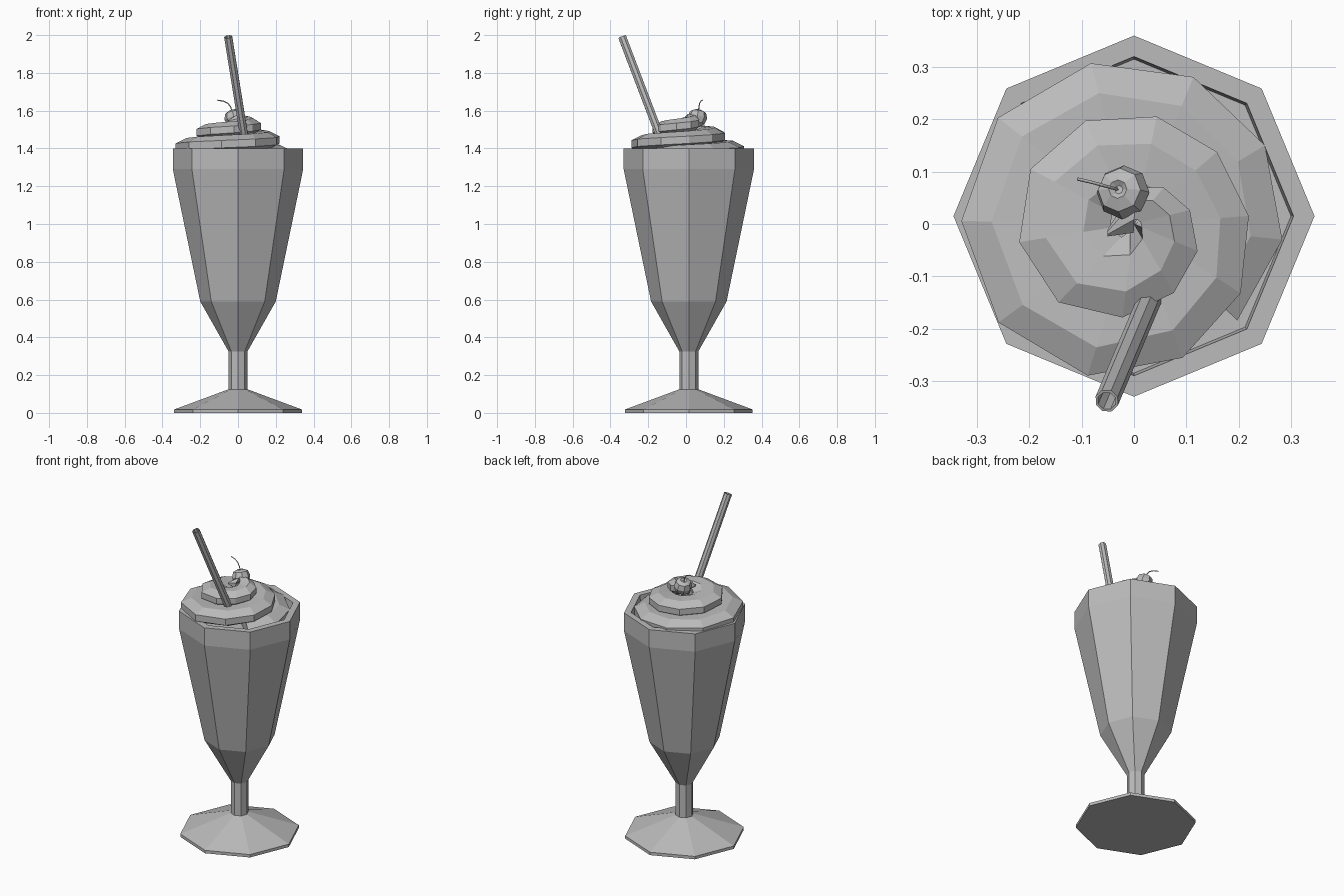
import bpy, bmesh
from math import sin, cos, pi, radians
from mathutils import Vector, Matrix

cube = bpy.data.objects.get("Cube")
if cube:
    bpy.data.objects.remove(cube, do_unlink=True)

grey = bpy.data.materials.new("plain grey")
grey.use_nodes = True
grey.diffuse_color = (0.5, 0.5, 0.5, 1)
grey.node_tree.nodes["Principled BSDF"].inputs["Base Color"].default_value = grey.diffuse_color


def finish(name, bm):
    bmesh.ops.recalc_face_normals(bm, faces=bm.faces)
    mesh = bpy.data.meshes.new(name)
    bm.to_mesh(mesh)
    bm.free()
    mesh.materials.append(grey)
    obj = bpy.data.objects.new(name, mesh)
    bpy.context.collection.objects.link(obj)
    return obj


def loft(name, rings):
    """Skin a list of equal point rings and cap both ends."""
    bm = bmesh.new()
    rows = [[bm.verts.new(p) for p in ring] for ring in rings]
    n = len(rows[0])
    for a, b in zip(rows, rows[1:]):
        for i in range(n):
            j = (i + 1) % n
            bm.faces.new((a[i], a[j], b[j], b[i]))
    bm.faces.new(rows[0])
    bm.faces.new(rows[-1])
    return finish(name, bm)


def circle(radius, z, sides=8):
    return [Vector((radius * cos(2 * pi * i / sides), radius * sin(2 * pi * i / sides), z))
            for i in range(sides)]


# Footed glass: outside profile, rim, then a short inner wall down to the drink
profile = [(0.338, 0), (0.338, 0.018), (0.05, 0.125), (0.05, 0.325), (0.2, 0.59),
           (0.345, 1.29), (0.345, 1.4), (0.305, 1.4), (0.3, 1.34)]
glass = loft("footed_glass", [circle(r, z) for r, z in profile])
glass.location.y = 0.015

# Whipped cream: a flattened tube that spirals inward and upward
outer = [0.27, 0.285, 0.292, 0.303, 0.318, 0.33, 0.33, 0.32, 0.303, 0.272, 0.243, 0.22,
         0.21, 0.21, 0.218, 0.224, 0.222, 0.208, 0.18, 0.152, 0.132, 0.11, 0.09, 0.07]
last = len(outer) - 1
rings = []
for k, reach in enumerate(outer):
    t = k / last
    angle = radians(37 * k - 43)
    out = Vector((cos(angle), sin(angle), 0))
    width = min(0.105 - 0.025 * t, reach * 0.62)
    height = 0.055 - 0.01 * t
    middle = out * (reach - width) + Vector((0, 0, 1.36 + 0.18 * t))
    rings.append([middle + out * width * cos(a) / cos(pi / 8) + Vector((0, 0, height * sin(a)))
                  for a in [pi / 8 + i * pi / 4 for i in range(8)]])
tip = Vector((-0.06, -0.025, 1.545))
rings.append([tip + (p - tip) * 0.15 for p in rings[-1]])
loft("whipped_cream", rings)

# Hollow drinking straw leaning to the front
foot, top = Vector((0.043, -0.113, 1.4)), Vector((-0.052, -0.338, 1.991))
axis = top - foot
turn = axis.to_track_quat("Z", "Y").to_matrix().to_4x4()
place = Matrix.Translation(foot) @ turn
long = axis.length
straw = [(0.023, 0), (0.023, long), (0.018, long), (0.018, 0.03)]
loft("straw", [[place @ p for p in circle(r, z)] for r, z in straw])

# Cherry with a dimpled top, tipped slightly
place = (Matrix.Translation((-0.02, 0.06, 1.56)) @ Matrix.Rotation(-0.25, 4, "Y")
         @ Matrix.Rotation(-0.15, 4, "X"))
cherry = [(0.018, -0.045), (0.042, -0.028), (0.052, 0.004), (0.042, 0.034),
          (0.018, 0.045), (0.008, 0.037)]
loft("cherry", [[place @ p for p in circle(r, z)] for r, z in cherry])

# Thin curved cherry stem
curve = bpy.data.curves.new("cherry_stem_path", "CURVE")
curve.dimensions = "3D"
curve.bevel_depth = 0.003
curve.bevel_resolution = 0
curve.use_fill_caps = True
path = [(-0.031, 0.066, 1.59), (-0.038, 0.068, 1.618), (-0.053, 0.072, 1.639),
        (-0.078, 0.079, 1.651), (-0.108, 0.086, 1.655)]
spline = curve.splines.new("POLY")
spline.points.add(len(path) - 1)
for point, co in zip(spline.points, path):
    point.co = (*co, 1)
curve.materials.append(grey)
bpy.context.collection.objects.link(bpy.data.objects.new("cherry_stem", curve))
